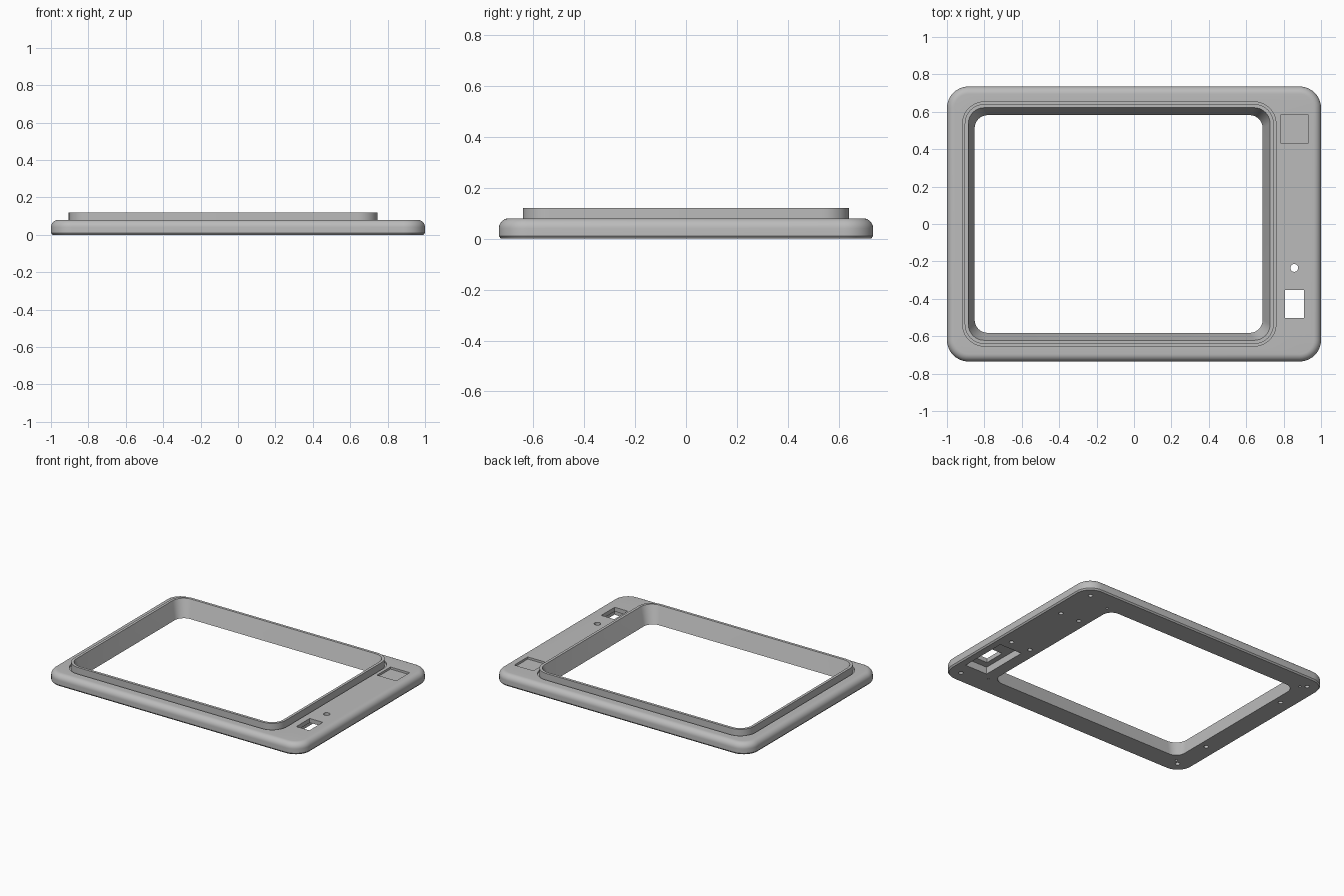
import bpy, bmesh, math

if "Cube" in bpy.data.objects:
    bpy.data.objects.remove(bpy.data.objects["Cube"])

grey = bpy.data.materials.new("light_grey")
grey.diffuse_color = (0.5, 0.5, 0.5, 1)
grey.use_nodes = True
grey.node_tree.nodes["Principled BSDF"].inputs["Base Color"].default_value = grey.diffuse_color


def ring(x0, x1, half_y, radius, z, seg=10):
    """Points of a rounded rectangle, counter-clockwise."""
    pts = []
    corners = ((x1, half_y, 1, 1), (x0, half_y, -1, 1), (x0, -half_y, -1, -1), (x1, -half_y, 1, -1))
    for k, (cx, cy, sx, sy) in enumerate(corners):
        for i in range(seg + 1):
            a = math.pi / 2 * (k + i / seg)
            pts.append((cx - sx * radius + radius * math.cos(a),
                        cy - sy * radius + radius * math.sin(a), z))
    return pts


def finish(name, bm):
    bmesh.ops.recalc_face_normals(bm, faces=bm.faces[:])
    mesh = bpy.data.meshes.new(name)
    bm.to_mesh(mesh)
    bm.free()
    mesh.materials.append(grey)
    ob = bpy.data.objects.new(name, mesh)
    bpy.context.collection.objects.link(ob)
    return ob


def box_cutter(name, x0, x1, y0, y1, z0, z1):
    bm = bmesh.new()
    bmesh.ops.create_cube(bm, size=1)
    for v in bm.verts:
        v.co = ((x0 + x1) / 2 + v.co.x * (x1 - x0), (y0 + y1) / 2 + v.co.y * (y1 - y0),
                (z0 + z1) / 2 + v.co.z * (z1 - z0))
    return finish(name, bm)


def hole_cutter(name, places, radius, z0, z1):
    bm = bmesh.new()
    for x, y in places:
        new = bmesh.ops.create_cone(bm, cap_ends=True, segments=20, radius1=radius,
                                    radius2=radius, depth=z1 - z0)["verts"]
        bmesh.ops.translate(bm, verts=new, vec=(x, y, (z0 + z1) / 2))
    return finish(name, bm)


# Frame cross-section, outside to inside, as a stack of rounded rectangles
def outer(inset, z):
    return ring(-1 + inset, 1 - inset, 0.735 - inset, 0.115 - inset, z)


def rim(grow, z):
    return ring(-0.905 - grow, 0.747 + grow, 0.641 + grow, 0.105 + grow, z)


loops = [outer(0.008, 0), outer(0, 0.01)]
for i in range(9):                                   # rounded upper edge
    a = math.pi / 2 * i / 8
    loops.append(outer(0.04 * (1 - math.cos(a)), 0.04 + 0.04 * math.sin(a)))
loops += [rim(0.012, 0.08), rim(0.012, 0.068), rim(0, 0.068),   # groove at rim foot
          rim(0, 0.12), rim(-0.019, 0.12),                      # raised rim
          ring(-0.852, 0.688, 0.582, 0.07, 0)]                  # sloping opening

bm = bmesh.new()
rows = [[bm.verts.new(p) for p in loop] for loop in loops]
for a, b in zip(rows, rows[1:] + rows[:1]):
    for i in range(len(a)):
        j = (i + 1) % len(a)
        bm.faces.new((a[i], a[j], b[j], b[i]))
frame = finish("bezel_frame", bm)

# Openings, recesses and blind screw holes
screws = [(x, y) for x in (-0.905, 0.905) for y in (-0.645, 0.645)]
screws += [(-0.905, 0.38), (-0.905, -0.36), (0.905, 0.35), (0.755, 0.35), (0.91, -0.135), (0.757, -0.135)]
pins = [(0.72, 0.59), (0.72, -0.59), (-0.87, 0.615), (-0.87, -0.615)]
cutters = [
    box_cutter("square_recess", 0.783, 0.933, 0.433, 0.583, 0.065, 0.2),
    box_cutter("underside_pocket", 0.77, 0.945, -0.55, -0.205, -0.1, 0.05),
    box_cutter("window_slot", 0.807, 0.909, -0.502, -0.352, -0.1, 0.2),
    hole_cutter("indicator_hole", [(0.857, -0.235)], 0.021, -0.1, 0.2),
    hole_cutter("screw_holes", screws, 0.015, -0.05, 0.05),
    hole_cutter("pin_holes", pins, 0.008, -0.05, 0.04),
]
bpy.context.view_layer.objects.active = frame
for cutter in cutters:
    mod = frame.modifiers.new(cutter.name, "BOOLEAN")
    mod.operation = "DIFFERENCE"
    mod.solver = "EXACT"
    mod.object = cutter
    bpy.ops.object.modifier_apply(modifier=mod.name)
    bpy.data.objects.remove(cutter)

bpy.ops.object.select_all(action="DESELECT")
frame.select_set(True)
bpy.ops.object.shade_smooth_by_angle(angle=math.radians(30))
